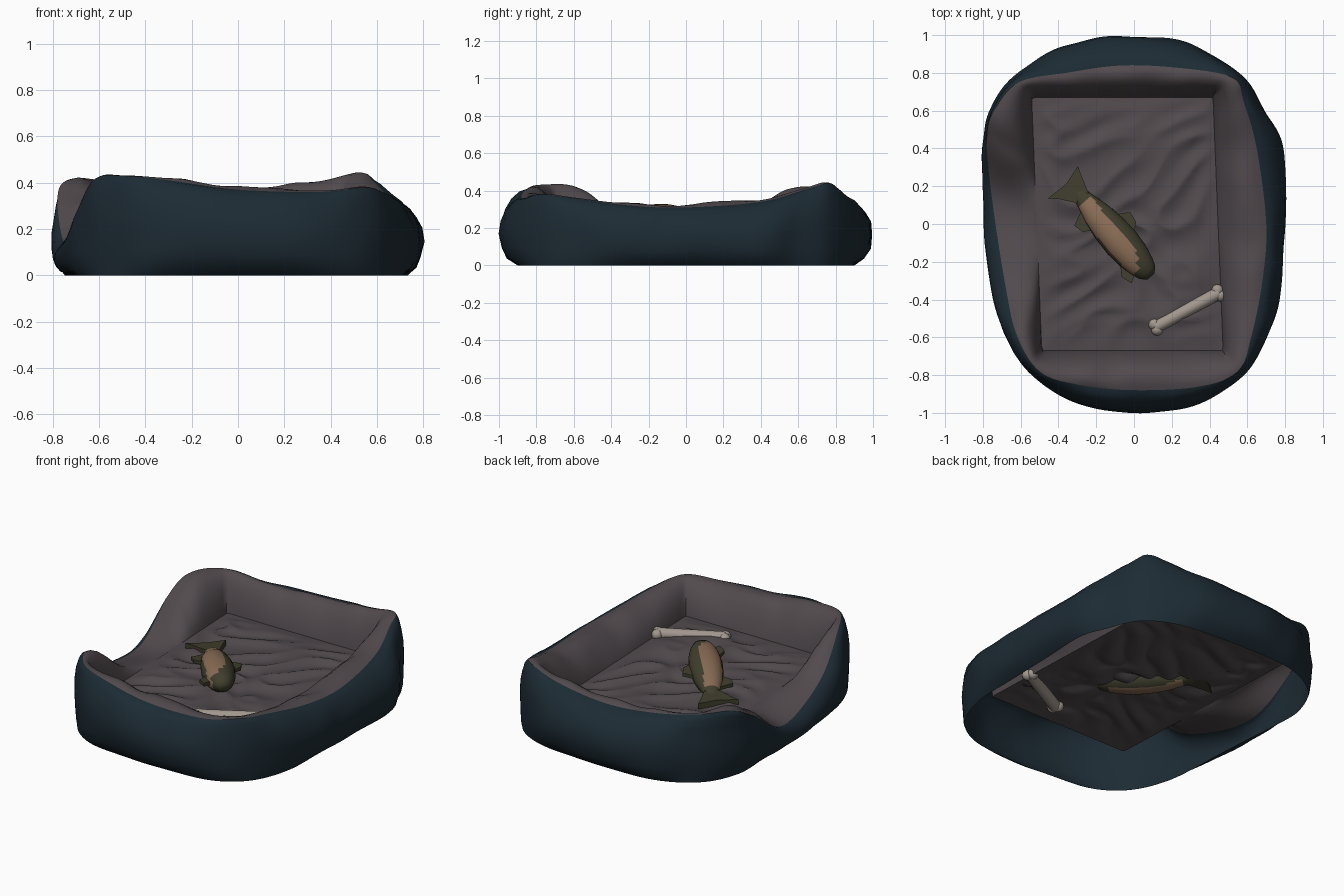
import bpy, bmesh, math
from mathutils import Vector, noise

cube = bpy.data.objects.get("Cube")
if cube:
    bpy.data.objects.remove(cube)


def material(name, r, g, b):
    m = bpy.data.materials.new(name)
    m.use_nodes = True
    m.diffuse_color = (r, g, b, 1)
    bsdf = m.node_tree.nodes["Principled BSDF"]
    bsdf.inputs["Base Color"].default_value = (r, g, b, 1)
    bsdf.inputs["Roughness"].default_value = 0.9
    return m


navy = material("navy fabric", 0.012, 0.024, 0.034)
gray = material("warm gray fabric", 0.083, 0.069, 0.076)
olive = material("olive plush", 0.05, 0.048, 0.026)
tan = material("tan plush", 0.25, 0.15, 0.09)
cream = material("cream bone", 0.36, 0.31, 0.27)


def finish(name, bm, mats, angle=60):
    bmesh.ops.recalc_face_normals(bm, faces=bm.faces)
    mesh = bpy.data.meshes.new(name)
    bm.to_mesh(mesh)
    bm.free()
    for m in mats:
        mesh.materials.append(m)
    obj = bpy.data.objects.new(name, mesh)
    bpy.context.collection.objects.link(obj)
    bpy.ops.object.select_all(action="DESELECT")
    obj.select_set(True)
    bpy.context.view_layer.objects.active = obj
    bpy.ops.object.shade_smooth_by_angle(angle=math.radians(angle))


def skin(rings, caps=False):
    """Bridge a list of closed rings into a sheet."""
    bm = bmesh.new()
    loops = [[bm.verts.new(p) for p in ring] for ring in rings]
    for a, b in zip(loops, loops[1:]):
        for i in range(len(a)):
            j = (i + 1) % len(a)
            bm.faces.new((a[i], a[j], b[j], b[i]))
    if caps:
        bm.faces.new(loops[0])
        bm.faces.new(loops[-1])
    return bm


def closed_spline(points, steps=9):
    out = []
    n = len(points)
    for i in range(n):
        a, b, c, d = (points[(i + k) % n] for k in (-1, 0, 1, 2))
        for s in range(steps):
            t = s / steps
            out.append(0.5 * (2 * b + (c - a) * t + (2 * a - 5 * b + 4 * c - d) * t ** 2
                              + (3 * b - a - 3 * c + d) * t ** 3))
    return out


# Stations around the bed: widest outline x, y, then rim x, y, z
stations = [
    (.8, 0, .7, 0, .31), (.79, .4, .65, .4, .34), (.69, .6, .58, .65, .41),
    (.57, .79, .53, .77, .44), (.3, .95, .3, .82, .39), (-.05, 1, -.05, .84, .36),
    (-.36, .95, -.36, .8, .37), (-.63, .78, -.61, .75, .41), (-.76, .6, -.74, .6, .41),
    (-.8, .43, -.78, .45, .33), (-.8, .1, -.75, .12, .14), (-.76, -.35, -.68, -.33, .22),
    (-.68, -.6, -.62, -.59, .41), (-.54, -.8, -.5, -.78, .43), (-.33, -.94, -.3, -.85, .41),
    (0, -1, 0, -.88, .37), (.35, -.95, .35, -.86, .36), (.59, -.79, .55, -.78, .38),
    (.73, -.55, .62, -.6, .36), (.78, -.3, .68, -.3, .32)]
outline = closed_spline([Vector((s[0], s[1], 0)) for s in stations])
rim = closed_spline([Vector(s[2:]) for s in stations])
FLOOR = 0.185


def middle(y):
    # The cushion is slightly skewed
    return -.035 - .04 * y


def floor_edge(p):
    # Project a rim point onto the four-sided cushion seam
    q = Vector((p.x - middle(p.y), p.y, 0))
    q /= max(abs(q.x) / .48, abs(q.y) / .67)
    return Vector((q.x + middle(q.y), q.y, FLOOR))


seam = [floor_edge(p) for p in rim]


def cornerness(p):
    a, b = abs(p.x) / .8, abs(p.y)
    return (2 * a * b / (a * a + b * b)) ** 3


# Outer shell, open underneath: hem, bulging side, rim
def shell_ring(scale, blend, height):
    ring = []
    for o, r in zip(outline, rim):
        s = scale + (1 - scale) * .85 * cornerness(o)
        p = (o * s).lerp(r, blend)
        p.z = height * r.z
        if 0 < height < 1:
            p *= 1 + .012 * noise.noise(Vector((p.x * 5, p.y * 5, p.z * 9)))
        ring.append(p)
    return ring


side_profile = [(.9, 0, 0), (.955, 0, .1), (.985, 0, .25), (1, 0, .46), (1, .08, .65),
                (1, .28, .8), (1, .55, .92), (1, .8, .98), (1, 1, 1)]
finish("outer_shell", skin([shell_ring(*p) for p in side_profile]), [navy])


# Padded lining from the rim down to the seam, pinched at the corners and flat at the low entrance
def lining_ring(t, h):
    ring = []
    for r, s in zip(rim, seam):
        p = r.lerp(s, t)
        p.z = FLOOR + (r.z - FLOOR) * h
        pad = min(1, max(0, (r.z - .12) * 5)) * (1 - .8 * cornerness(r))
        p.z += math.sin(math.pi * t) * pad * (.03 + .03 * noise.noise(Vector((p.x * 6, p.y * 6, 1))))
        ring.append(p)
    return ring


lining_profile = [(0, 1), (.12, 1), (.3, .94), (.5, .8), (.7, .6), (.86, .36), (.96, .14), (1, 0)]
finish("inner_lining", skin([lining_ring(*p) for p in lining_profile]), [gray])


# Rumpled cushion floor
def rumple(x, y):
    warp = noise.noise(Vector((x * 2, y * 2, 5)))
    fold = 1 - abs(noise.noise(Vector((x * 3 + warp, y * 6 - x * 2 + warp * 2, 2)))) * 2
    return .025 * fold + .015 * warp


cushion = []
for k in range(37):
    f = max(1 - k / 36, .01)
    ring = []
    for s in seam:
        x, y = (s.x - middle(s.y)) * f + middle(s.y * f), s.y * f
        ring.append(Vector((x, y, FLOOR + min(1, (1 - f) * 4) * rumple(x, y))))
    cushion.append(ring)
bm = skin(cushion)
bm.verts.ensure_lookup_table()
bm.faces.new(bm.verts[-len(seam):])
finish("cushion_floor", bm, [gray])

# Plush fish lying on its side, in its own frame: u to the head, v to the back
root, along, across = Vector((-.29, .16, .215)), Vector((.655, -.755, .08)), Vector((.755, .655, 0))


def fish_point(u, v, z):
    return root + along * u + across * v + Vector((0, 0, z))


body = []
for u, width, thick in [(-.02, .035, .015), (.05, .05, .035), (.09, .06, .046), (.14, .075, .06),
                        (.24, .09, .078), (.34, .096, .085), (.43, .088, .078), (.47, .08, .072),
                        (.51, .07, .062), (.55, .055, .045), (.58, .025, .02)]:
    body.append([fish_point(u, width * math.cos(a), thick * math.sin(a))
                 for a in (math.tau * i / 32 for i in range(32))])
bm = skin(body, caps=True)
for f in bm.faces:
    d = f.calc_center_median() - root
    u, v = d.dot(along), d.dot(across)
    f.material_index = int(.03 < u < .48 - v and -.075 < v < .035)
finish("fish_body", bm, [olive, tan])


def fin(name, points, thick=.02):
    bm = bmesh.new()
    face = bm.faces.new([bm.verts.new(fish_point(u, v, -thick / 2)) for u, v in points])
    new = bmesh.ops.extrude_face_region(bm, geom=[face])["geom"]
    for v in new:
        if isinstance(v, bmesh.types.BMVert):
            v.co.z += thick
    finish(name, bm, [olive], 30)


fin("fish_tail", [(.03, .04), (-.06, .07), (-.115, .09), (-.085, -.02), (-.09, -.14), (-.05, -.1),
                  (.03, -.04)], .035)
fin("fish_back_fin", [(.2, .06), (.25, .14), (.31, .13), (.35, .08)])
fin("fish_rear_fin", [(.07, -.04), (.11, -.13), (.16, -.12), (.2, -.07)])
fin("fish_front_fin", [(.41, -.07), (.48, -.12), (.54, -.1), (.51, -.05)])

# Chew bone: shaft with two soft knobs at each end
start, end = Vector((.115, -.545, .195)), Vector((.45, -.365, .2))
axis = (end - start).normalized()
side = axis.cross(Vector((0, 0, 1)))
bm = bmesh.new()
shaft = bmesh.ops.create_cone(bm, segments=16, radius1=.034, radius2=.034,
                              depth=(end - start).length, cap_ends=True)["verts"]
turn = axis.to_track_quat("Z", "Y")
for v in shaft:
    v.co = turn @ v.co + (start + end) / 2
for tip in (start, end):
    for sign in (-1, 1):
        knob = bmesh.ops.create_uvsphere(bm, u_segments=14, v_segments=8, radius=.032)["verts"]
        for v in knob:
            v.co += tip + side * sign * .016
finish("chew_bone", bm, [cream])
